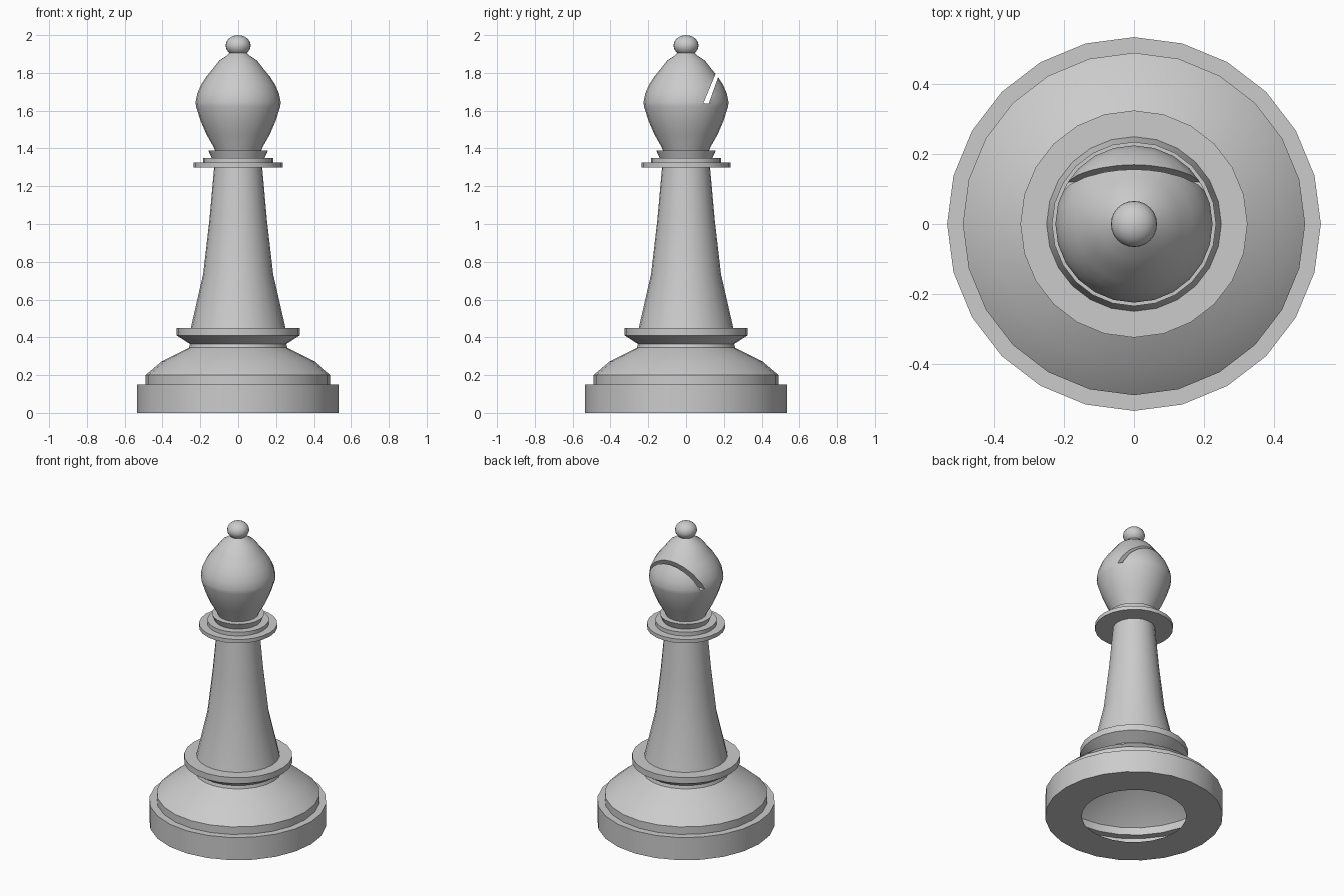
import bpy, bmesh, math

SEGMENTS = 24

cube = bpy.data.objects.get("Cube")
if cube:
    bpy.data.objects.remove(cube, do_unlink=True)

gray = bpy.data.materials.new("light_gray")
gray.use_nodes = True
gray.diffuse_color = (0.6, 0.6, 0.6, 1)
gray.node_tree.nodes["Principled BSDF"].inputs["Base Color"].default_value = (0.6, 0.6, 0.6, 1)


def make_object(name, bm):
    mesh = bpy.data.meshes.new(name)
    bm.to_mesh(mesh)
    bm.free()
    mesh.materials.append(gray)
    obj = bpy.data.objects.new(name, mesh)
    bpy.context.collection.objects.link(obj)
    return obj


def select(obj):
    bpy.ops.object.select_all(action='DESELECT')
    obj.select_set(True)
    bpy.context.view_layer.objects.active = obj


def smooth(obj):
    select(obj)
    bpy.ops.object.shade_smooth_by_angle(angle=math.radians(36))


def lathe(name, profile, capped=False):
    """Turn a (radius, height) profile, listed bottom to top, around z."""
    bm = bmesh.new()
    rings = []
    for r, z in profile:
        angles = [math.tau * i / SEGMENTS for i in range(SEGMENTS)]
        rings.append([bm.verts.new((r * math.cos(a), r * math.sin(a), z)) for a in angles])
    for low, high in zip(rings, rings[1:]):
        for i in range(SEGMENTS):
            j = (i + 1) % SEGMENTS
            bm.faces.new((low[i], low[j], high[j], high[i]))
    if capped:
        bm.faces.new(rings[0][::-1])
        bm.faces.new(rings[-1])
    return make_object(name, bm)


# Hollow foot, open underneath
smooth(lathe("base", [(0.315, 0), (0.535, 0), (0.535, 0.15), (0.49, 0.15),
                      (0.49, 0.2), (0.405, 0.272), (0.26, 0.345), (0.255, 0.365)]))

# Ring above the foot
smooth(lathe("lower_ring", [(0.255, 0.365), (0.325, 0.41), (0.325, 0.45), (0.25, 0.45)]))

# Tapered stem
smooth(lathe("stem", [(0.25, 0.45), (0.185, 0.735), (0.152, 1.02), (0.127, 1.3)]))

# Stepped collar
smooth(lathe("collar", [(0.127, 1.3), (0.235, 1.3), (0.235, 1.325), (0.185, 1.325),
                        (0.185, 1.35), (0.14, 1.35), (0.158, 1.39), (0.12, 1.39)]))

# Head, closed so that the slit can be cut
head = lathe("head", [(0.12, 1.385), (0.128, 1.405), (0.168, 1.475), (0.198, 1.545),
                      (0.222, 1.62), (0.225, 1.645), (0.216, 1.69), (0.197, 1.735),
                      (0.168, 1.78), (0.135, 1.82), (0.1, 1.865), (0.06, 1.892),
                      (0.04, 1.91)], capped=True)

# Slanted slit across the back of the head
bm = bmesh.new()
section = [(0.092, 1.64), (0.12, 1.637), (0.185, 1.82), (0.167, 1.82)]
face = bm.faces.new([bm.verts.new((-0.4, y, z)) for y, z in section])
extruded = bmesh.ops.extrude_face_region(bm, geom=[face])["geom"]
bmesh.ops.translate(bm, vec=(0.8, 0, 0),
                    verts=[v for v in extruded if isinstance(v, bmesh.types.BMVert)])
bmesh.ops.recalc_face_normals(bm, faces=bm.faces)
cutter = make_object("slit_cutter", bm)
cutter.hide_render = True
cut = head.modifiers.new("slit", 'BOOLEAN')
cut.operation = 'DIFFERENCE'
cut.solver = 'EXACT'
cut.object = cutter
select(head)
bpy.ops.object.modifier_apply(modifier=cut.name)
bpy.data.objects.remove(cutter, do_unlink=True)
smooth(head)

# Slightly flattened ball on top
bm = bmesh.new()
bmesh.ops.create_uvsphere(bm, u_segments=SEGMENTS, v_segments=14, radius=0.066)
bmesh.ops.scale(bm, vec=(1, 1, 0.83), verts=bm.verts)
bmesh.ops.translate(bm, vec=(0, 0, 1.945), verts=bm.verts)
smooth(make_object("top_ball", bm))
